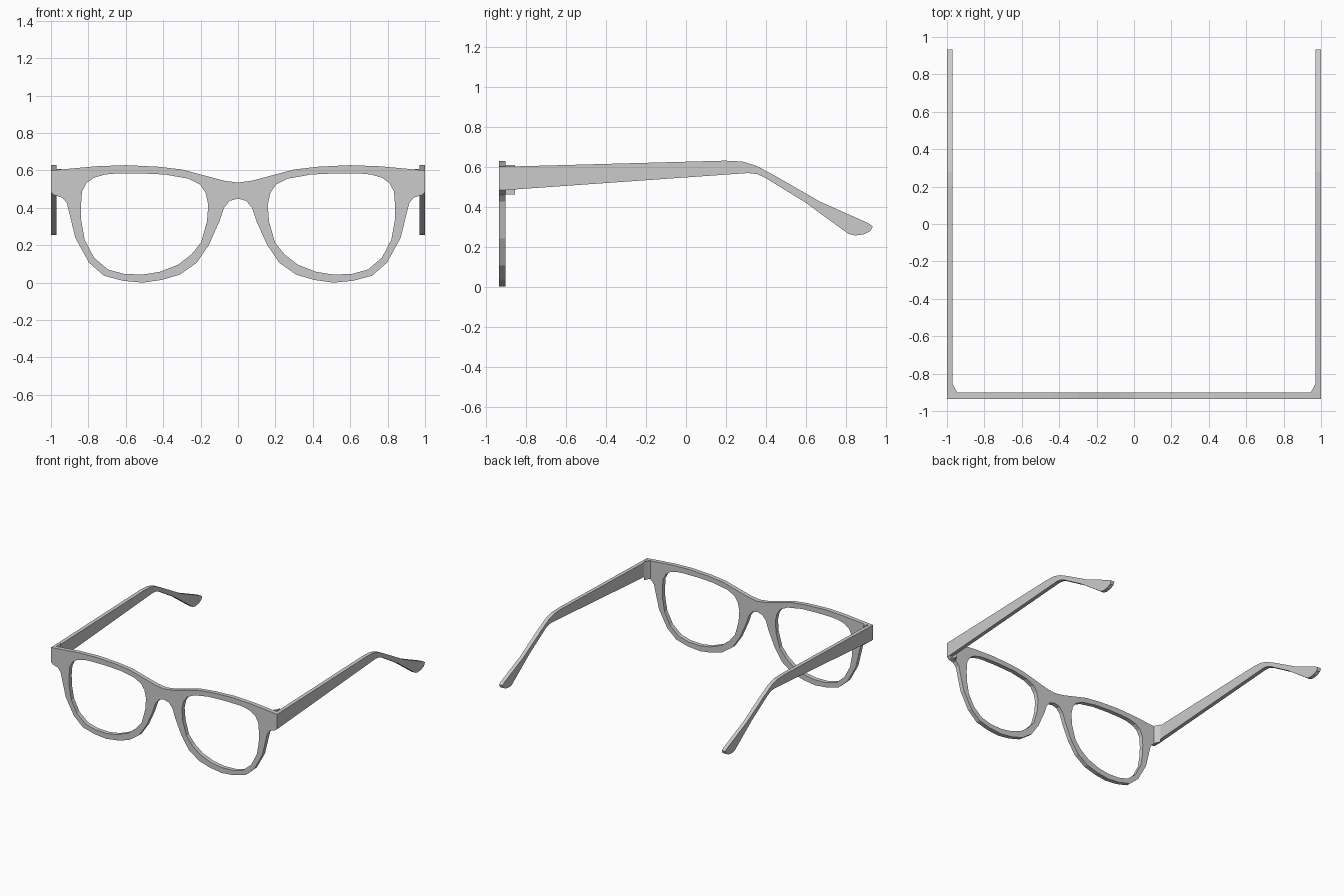
import bpy
from math import pi


def plate(name, loops, depth, location, rotation):
    """Extruded flat profile; loops after the first become holes."""
    curve = bpy.data.curves.new(name, 'CURVE')
    curve.dimensions = '2D'
    curve.fill_mode = 'BOTH'
    curve.extrude = depth / 2
    for pts in loops:
        s = curve.splines.new('POLY')
        s.points.add(len(pts) - 1)
        for p, (x, y) in zip(s.points, pts):
            p.co = (x, y, 0, 1)
        s.use_cyclic_u = True
        s.use_smooth = False
    obj = bpy.data.objects.new(name, curve)
    obj.location = location
    obj.rotation_euler = rotation
    bpy.context.collection.objects.link(obj)
    bpy.ops.object.select_all(action='DESELECT')
    bpy.context.view_layer.objects.active = obj
    obj.select_set(True)
    bpy.ops.object.convert(target='MESH')
    return bpy.context.view_layer.objects.active


def mirrored(pts):
    return [(-x, y) for x, y in reversed(pts)]


# Front frame: half outline from the top of the bridge round to its underside
half = [(0.075, 0.545), (0.3, 0.605), (0.43, 0.62), (0.6, 0.628), (0.76, 0.622),
        (1.0, 0.6), (1.0, 0.483), (0.983, 0.468), (0.94, 0.455), (0.915, 0.425),
        (0.87, 0.24), (0.797, 0.107), (0.717, 0.037), (0.615, 0.01), (0.51, 0.0),
        (0.41, 0.014), (0.31, 0.043), (0.22, 0.107), (0.155, 0.203), (0.1, 0.326),
        (0.075, 0.4), (0.043, 0.438)]
outer = [(0, 0.535)] + half + [(0, 0.449)] + mirrored(half)
lens = [(0.84, 0.41), (0.838, 0.33), (0.82, 0.23), (0.77, 0.134), (0.695, 0.07),
        (0.61, 0.047), (0.51, 0.043), (0.417, 0.058), (0.32, 0.096), (0.25, 0.15),
        (0.198, 0.214), (0.166, 0.326), (0.159, 0.417), (0.173, 0.48), (0.203, 0.524),
        (0.267, 0.556), (0.39, 0.578), (0.524, 0.584), (0.655, 0.583), (0.711, 0.578),
        (0.77, 0.561), (0.81, 0.532), (0.834, 0.487)]
plate("front_frame", [outer, lens, mirrored(lens)], 0.034, (0, -0.918, 0), (pi / 2, 0, 0))

# Temples: side profile with the ear bend and rounded tip
temple = [(-0.901, 0.6), (0.195, 0.63), (0.28, 0.626), (0.35, 0.605), (0.435, 0.56),
          (0.67, 0.425), (0.91, 0.318), (0.933, 0.302), (0.922, 0.278), (0.89, 0.262),
          (0.845, 0.256), (0.81, 0.265), (0.595, 0.422), (0.395, 0.545), (0.355, 0.563),
          (0.31, 0.568), (-0.901, 0.483)]

# Hinge blocks: small chamfered wedges inside each corner
hinge = [(0.972, -0.902), (0.944, -0.902), (0.957, -0.88), (0.969, -0.855), (0.972, -0.855)]

for side, sx in (("right", 1), ("left", -1)):
    plate("temple_" + side, [temple], 0.03, (sx * 0.985, 0, 0), (pi / 2, 0, pi / 2))
    plate("hinge_" + side, [hinge if sx > 0 else mirrored(hinge)], 0.146,
          (0, 0, 0.535), (0, 0, 0))
